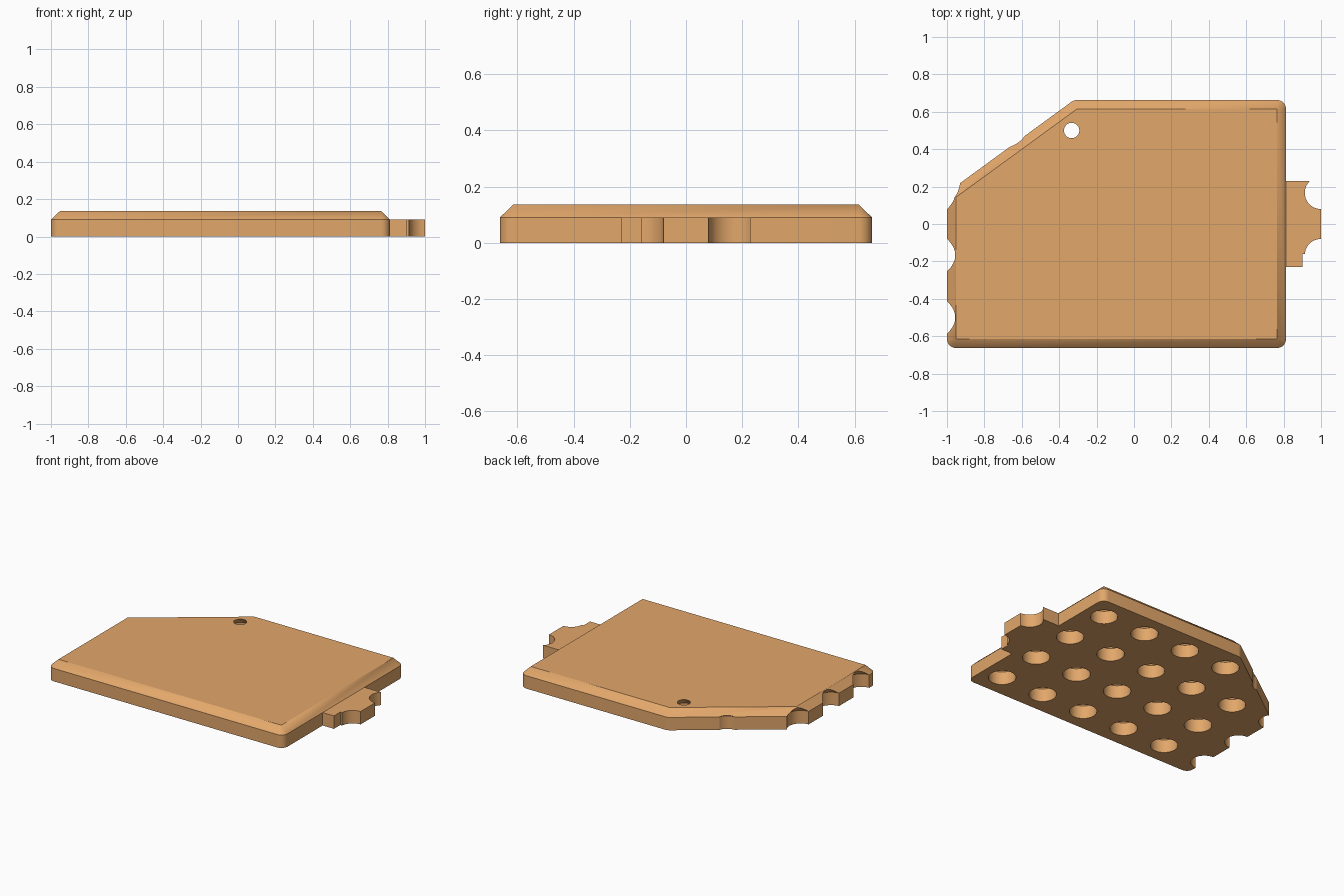
import bpy, bmesh, math
from mathutils import Vector

if "Cube" in bpy.data.objects:
    bpy.data.objects.remove(bpy.data.objects["Cube"])

RIM, EDGE_Z, TOP_Z = 0.048, 0.09, 0.136     # bevel width, wall height, full height
PITCH, HOLE_R = 1 / 3, 0.087

tan = bpy.data.materials.new("warm_tan")
tan.diffuse_color = (0.76, 0.385, 0.145, 1)
tan.use_nodes = True
tan.node_tree.nodes["Principled BSDF"].inputs["Base Color"].default_value = tan.diffuse_color


def finish(name, bm):
    bmesh.ops.recalc_face_normals(bm, faces=bm.faces[:])
    me = bpy.data.meshes.new(name)
    bm.to_mesh(me)
    bm.free()
    me.materials.append(tan)
    ob = bpy.data.objects.new(name, me)
    bpy.context.collection.objects.link(ob)
    return ob


# Plate: top polygon grown outwards with rounded corners, sloped rim between
top = [Vector(p) for p in ((-0.952, -0.615), (0.765, -0.615), (0.765, 0.615),
                           (-0.305, 0.615), (-0.952, 0.143))]
bm = bmesh.new()
low, mid, owner = [], [], []
top_verts = [bm.verts.new((p.x, p.y, TOP_Z)) for p in top]
for i, p in enumerate(top):
    d0, d1 = p - top[i - 1], top[(i + 1) % len(top)] - p
    a0 = math.atan2(-d0.x, d0.y)
    a1 = math.atan2(-d1.x, d1.y)
    turn = (a1 - a0) % (2 * math.pi)
    steps = max(3, round(turn / math.radians(11)))
    for k in range(steps + 1):
        a = a0 + turn * k / steps
        x, y = p.x + RIM * math.cos(a), p.y + RIM * math.sin(a)
        low.append(bm.verts.new((x, y, 0)))
        mid.append(bm.verts.new((x, y, EDGE_Z)))
        owner.append(i)
bm.faces.new(low)
bm.faces.new(top_verts)
for j in range(len(low)):
    n = (j + 1) % len(low)
    bm.faces.new((low[j], low[n], mid[n], mid[j]))
    a, b = top_verts[owner[j]], top_verts[owner[n]]
    bm.faces.new((mid[j], mid[n], a) if a is b else (mid[j], mid[n], b, a))
plate = finish("plate", bm)

# Side tab with a stepped corner
bm = bmesh.new()
outline = [(0.813, -0.23), (0.9, -0.23), (0.9, -0.16), (1.0, -0.16), (1.0, 0.23), (0.813, 0.23)]
base = bm.faces.new([bm.verts.new((x, y, 0)) for x, y in outline])
ext = bmesh.ops.extrude_face_region(bm, geom=[base])
bmesh.ops.translate(bm, vec=(0, 0, EDGE_Z),
                    verts=[v for v in ext["geom"] if isinstance(v, bmesh.types.BMVert)])
# the extrusion keeps the starting face, so the tab is closed
tab = finish("side_tab", bm)


# Round sockets with a tapered end
def add_socket(bm, x, y, tip_z, sides=40):
    profile = [(HOLE_R, -0.05), (HOLE_R, EDGE_Z + 0.0005),
               (HOLE_R - (tip_z - EDGE_Z), tip_z)]
    rings = [[bm.verts.new((x + r * math.cos(2 * math.pi * k / sides),
                            y + r * math.sin(2 * math.pi * k / sides), z))
              for k in range(sides)] for r, z in profile]
    for a, b in zip(rings, rings[1:]):
        for k in range(sides):
            n = (k + 1) % sides
            bm.faces.new((a[k], a[n], b[n], b[k]))
    bm.faces.new(rings[0][::-1])
    bm.faces.new(rings[-1])


bm = bmesh.new()
for row in range(4):
    y = (row - 1.5) * PITCH
    for col in range(-3, 4):
        if col == 3 and row in (0, 3):
            continue
        if col == -3 and row == 3:
            continue
        through = (col == -1 and row == 3)   # this one opens through the top
        add_socket(bm, col * PITCH, y, 0.14 if through else 0.131)
cutter = finish("socket_cutter", bm)
cutter.hide_render = True

for ob in (plate, tab):
    bpy.ops.object.select_all(action='DESELECT')
    ob.select_set(True)
    bpy.context.view_layer.objects.active = ob
    mod = ob.modifiers.new("sockets", 'BOOLEAN')
    mod.operation, mod.solver, mod.object = 'DIFFERENCE', 'EXACT', cutter
    bpy.ops.object.modifier_apply(modifier=mod.name)
    bpy.ops.object.shade_smooth_by_angle(angle=math.radians(30))
bpy.data.objects.remove(cutter)
